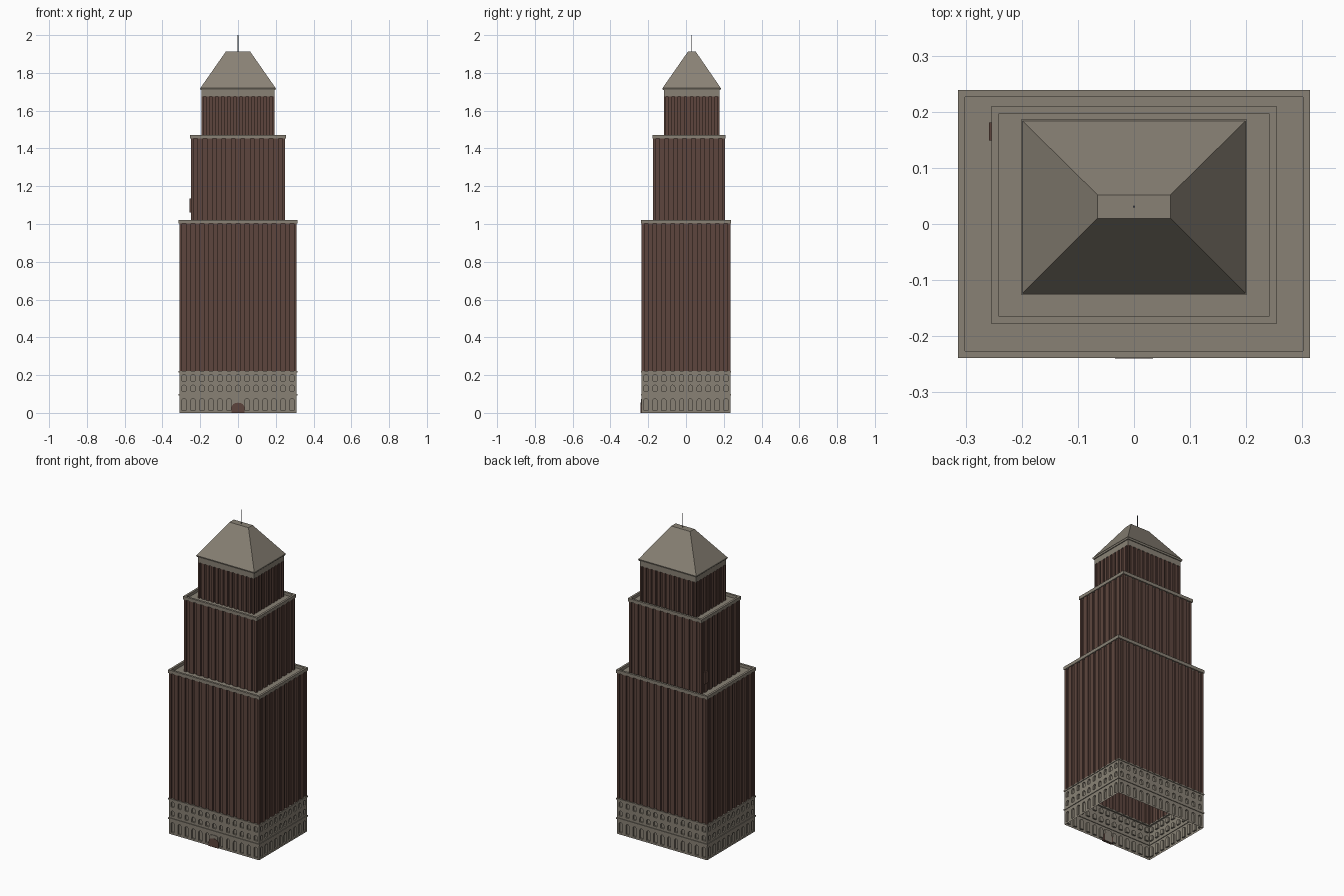
import bpy, bmesh, math
from mathutils import Vector

cube = bpy.data.objects.get("Cube")
if cube:
    bpy.data.objects.remove(cube, do_unlink=True)


def material(name, rgb):
    m = bpy.data.materials.new(name)
    m.use_nodes = True
    m.diffuse_color = (*rgb, 1)
    m.node_tree.nodes["Principled BSDF"].inputs["Base Color"].default_value = (*rgb, 1)
    return m


STONE = material("warm grey stone", (0.25, 0.222, 0.178))
BRICK = material("dark red brick", (0.11, 0.06, 0.047))
METAL = material("dark metal", (0.08, 0.085, 0.1))


def finish(bm, name, mat):
    bmesh.ops.remove_doubles(bm, verts=bm.verts, dist=1e-5)
    me = bpy.data.meshes.new(name)
    bm.to_mesh(me)
    bm.free()
    me.materials.append(mat)
    ob = bpy.data.objects.new(name, me)
    bpy.context.collection.objects.link(ob)
    return ob


def add_face(bm, points):
    return bm.faces.new([bm.verts.new(p) for p in points])


def sides(rect):
    """Four walls of a plan rectangle: start corner, direction, length."""
    cx, cy, hx, hy = rect
    for sx, sy, d, length in ((-1, -1, (1, 0), hx), (1, -1, (0, 1), hy),
                              (1, 1, (-1, 0), hx), (-1, 1, (0, -1), hy)):
        yield Vector((cx + sx * hx, cy + sy * hy, 0)), Vector((*d, 0)), 2 * length


def on_wall(corner, along, u, z, depth=0):
    inward = Vector((-along.y, along.x, 0))
    return corner + along * u + inward * depth + Vector((0, 0, z))


def grow(rect, d):
    return (rect[0], rect[1], rect[2] + d, rect[3] + d)


def corners(rect, z):
    return [c + Vector((0, 0, z)) for c, _, _ in sides(rect)]


def frustum(name, low, high, z0, z1, mat):
    bm = bmesh.new()
    a, b = corners(low, z0), corners(high, z1)
    add_face(bm, a[::-1])
    add_face(bm, b)
    for i in range(4):
        j = (i + 1) % 4
        add_face(bm, (a[i], a[j], b[j], b[i]))
    return finish(bm, name, mat)


def ring(name, rect, thickness, z0, z1, mat):
    """Rectangular frame used for string courses and parapets."""
    bm = bmesh.new()
    inner = grow(rect, -thickness)
    loops = [corners(rect, z0), corners(rect, z1), corners(inner, z1), corners(inner, z0)]
    for k in range(4):
        a, b = loops[k], loops[(k + 1) % 4]
        for i in range(4):
            j = (i + 1) % 4
            add_face(bm, (a[i], a[j], b[j], b[i]))
    return finish(bm, name, mat)


def fluted_walls(name, rect, z0, z1, pitch, mat, depth=0.008):
    """Wall shell with evenly spaced vertical window channels."""
    bm = bmesh.new()
    outline = []
    for corner, along, length in sides(rect):
        n = round(length / pitch)
        step = length / n
        outline.append(corner)
        for i in range(n):
            mid, half = (i + 0.5) * step, step * 0.2
            for u, d in ((mid - half, 0), (mid - half, depth), (mid + half, depth), (mid + half, 0)):
                outline.append(on_wall(corner, along, u, 0, d))
    low, high = Vector((0, 0, z0)), Vector((0, 0, z1))
    for p, q in zip(outline, outline[1:] + outline[:1]):
        add_face(bm, (p + low, q + low, q + high, p + high))
    return finish(bm, name, mat)


def arch(mid, half, spring, rise, steps=6):
    """Arch points from right to left."""
    return [(mid + half * math.cos(math.pi * k / steps),
             spring + rise * math.sin(math.pi * k / steps)) for k in range(steps + 1)]


def arcade(name, rect, rows, pitch, mat, depth=0.01):
    """Wall shell with rows of recessed arched windows."""
    bm = bmesh.new()
    for corner, along, length in sides(rect):
        n = round(length / pitch)
        step = length / n
        half = step * 0.24

        def face(points):
            add_face(bm, [on_wall(corner, along, u, z) for u, z in points])

        for z0, z1, sill, top in rows:
            for i in range(n):
                u0, mid, u1 = i * step, (i + 0.5) * step, (i + 1) * step
                curve = arch(mid, half, top - half, half)
                crown = len(curve) // 2
                face([(u0, z0), (mid, z0), (mid, sill), (mid - half, sill)]
                     + curve[:crown - 1:-1] + [(mid, z1), (u0, z1)])
                face([(mid, z0), (u1, z0), (u1, z1), (mid, z1)]
                     + curve[crown::-1] + [(mid + half, sill), (mid, sill)])
                hole = [(mid - half, sill), (mid + half, sill)] + curve
                front = [on_wall(corner, along, u, z) for u, z in hole]
                back = [on_wall(corner, along, u, z, depth) for u, z in hole]
                add_face(bm, back)
                for k in range(len(hole)):
                    j = (k + 1) % len(hole)
                    add_face(bm, (front[k], front[j], back[j], back[k]))
    return finish(bm, name, mat)


def arched_block(name, half, spring, rise, y0, y1, mat):
    bm = bmesh.new()
    shape = [(-half, 0), (half, 0)] + arch(0, half, spring, rise, 8)
    f = add_face(bm, [(x, y0, z) for x, z in shape])
    new = bmesh.ops.extrude_face_region(bm, geom=[f])["geom"]
    moved = [v for v in new if isinstance(v, bmesh.types.BMVert)]
    bmesh.ops.translate(bm, verts=moved, vec=(0, y1 - y0, 0))
    bmesh.ops.recalc_face_normals(bm, faces=bm.faces)
    return finish(bm, name, mat)


# Plan rectangles: centre x, centre y, half width, half depth
LOWER = (0, 0, 0.31, 0.235)
MIDDLE = (0, 0.016, 0.25, 0.19)
UPPER = (0, 0.03, 0.192, 0.147)
PITCH = 0.048

# Stone base with three rows of arched windows and two string courses
arcade("base_walls", LOWER, [(0, 0.097, 0.012, 0.075),
                             (0.097, 0.157, 0.115, 0.147),
                             (0.157, 0.222, 0.17, 0.203)], PITCH, STONE)
ring("base_string_course", grow(LOWER, 0.004), 0.008, 0.093, 0.101, STONE)
ring("base_cornice", grow(LOWER, 0.004), 0.014, 0.214, 0.222, STONE)

# Front entrance
arched_block("entrance_frame", 0.026, 0.068, 0.006, -0.238, -0.222, STONE)
arched_block("entrance_door", 0.034, 0.03, 0.024, -0.24, -0.222, BRICK)

# Brick tiers, each with a parapet and a roof terrace
for label, rect, z0, z1 in (("lower", LOWER, 0.222, 1.002), ("middle", MIDDLE, 1.0, 1.452)):
    fluted_walls(label + "_tier_walls", rect, z0, z1, PITCH, BRICK)
    ring(label + "_parapet", grow(rect, 0.004), 0.013, z1, z1 + 0.02, STONE)
    frustum(label + "_terrace", grow(rect, -0.008), grow(rect, -0.008), z1 - 0.004, z1 + 0.002, STONE)
fluted_walls("upper_tier_walls", UPPER, 1.45, 1.676, 0.032, BRICK)

# Upper stone band, eaves and hipped roof
frustum("upper_band", UPPER, UPPER, 1.676, 1.712, STONE)
frustum("eaves", grow(UPPER, 0.005), grow(UPPER, 0.009), 1.71, 1.72, STONE)
frustum("hipped_roof", grow(UPPER, 0.007), (0, 0.031, 0.065, 0.021), 1.72, 1.912, STONE)

# Small bay on the right wall of the middle tier
frustum("side_bay", (-0.253, 0.165, 0.005, 0.016), (-0.253, 0.165, 0.005, 0.016), 1.06, 1.135, BRICK)

# Roof mast
bpy.ops.mesh.primitive_cylinder_add(vertices=8, radius=0.002, depth=0.09, location=(0, 0.031, 1.955))
mast = bpy.context.object
mast.name = "roof_mast"
mast.data.materials.append(METAL)
